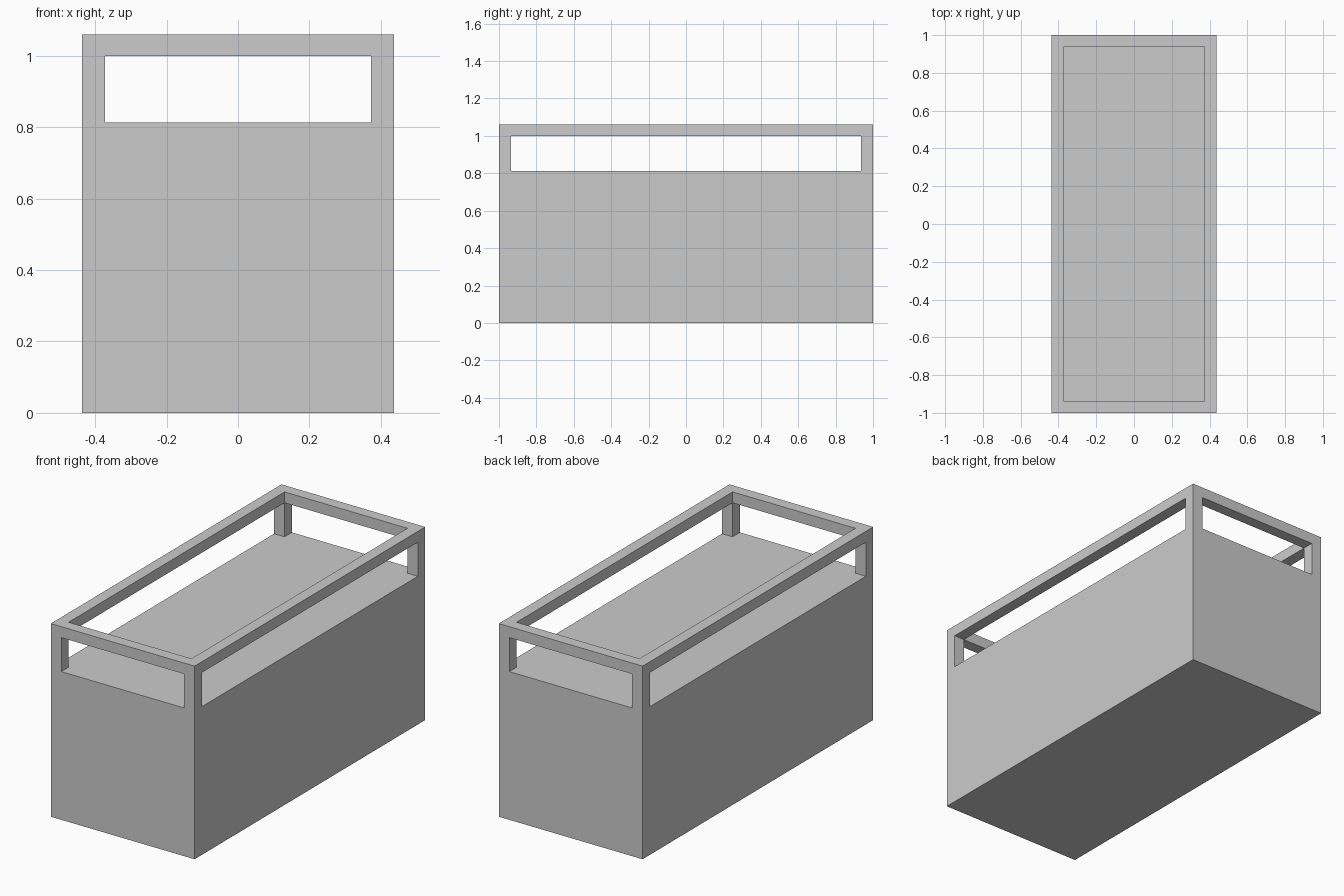
import bpy

if "Cube" in bpy.data.objects:
    bpy.data.objects.remove(bpy.data.objects["Cube"])

HX, HY = 0.4365, 1.0          # outer half sizes
T = 0.0635                    # frame thickness
BODY_TOP, RAIL_BOTTOM, TOP = 0.8135, 1.0, 1.06


def box(name, lo, hi):
    bpy.ops.mesh.primitive_cube_add(size=1, location=[(a + b) / 2 for a, b in zip(lo, hi)])
    ob = bpy.context.object
    ob.name = name
    ob.scale = [b - a for a, b in zip(lo, hi)]
    bpy.ops.object.transform_apply(location=True, rotation=False, scale=True)
    return ob


def mirror(ob, x, y):
    mod = ob.modifiers.new("mirror", 'MIRROR')
    mod.use_axis = (x, y, False)
    mod.use_mirror_merge = False


# Solid lower body
box("body", (-HX, -HY, 0), (HX, HY, BODY_TOP))

# Four corner posts
posts = box("corner_posts", (HX - T, HY - T, BODY_TOP), (HX, HY, RAIL_BOTTOM))
mirror(posts, True, True)

# Top frame: long side rails and short end rails between them
side = box("side_rails", (HX - T, -HY, RAIL_BOTTOM), (HX, HY, TOP))
mirror(side, True, False)
end = box("end_rails", (-HX + T, HY - T, RAIL_BOTTOM), (HX - T, HY, TOP))
mirror(end, False, True)
